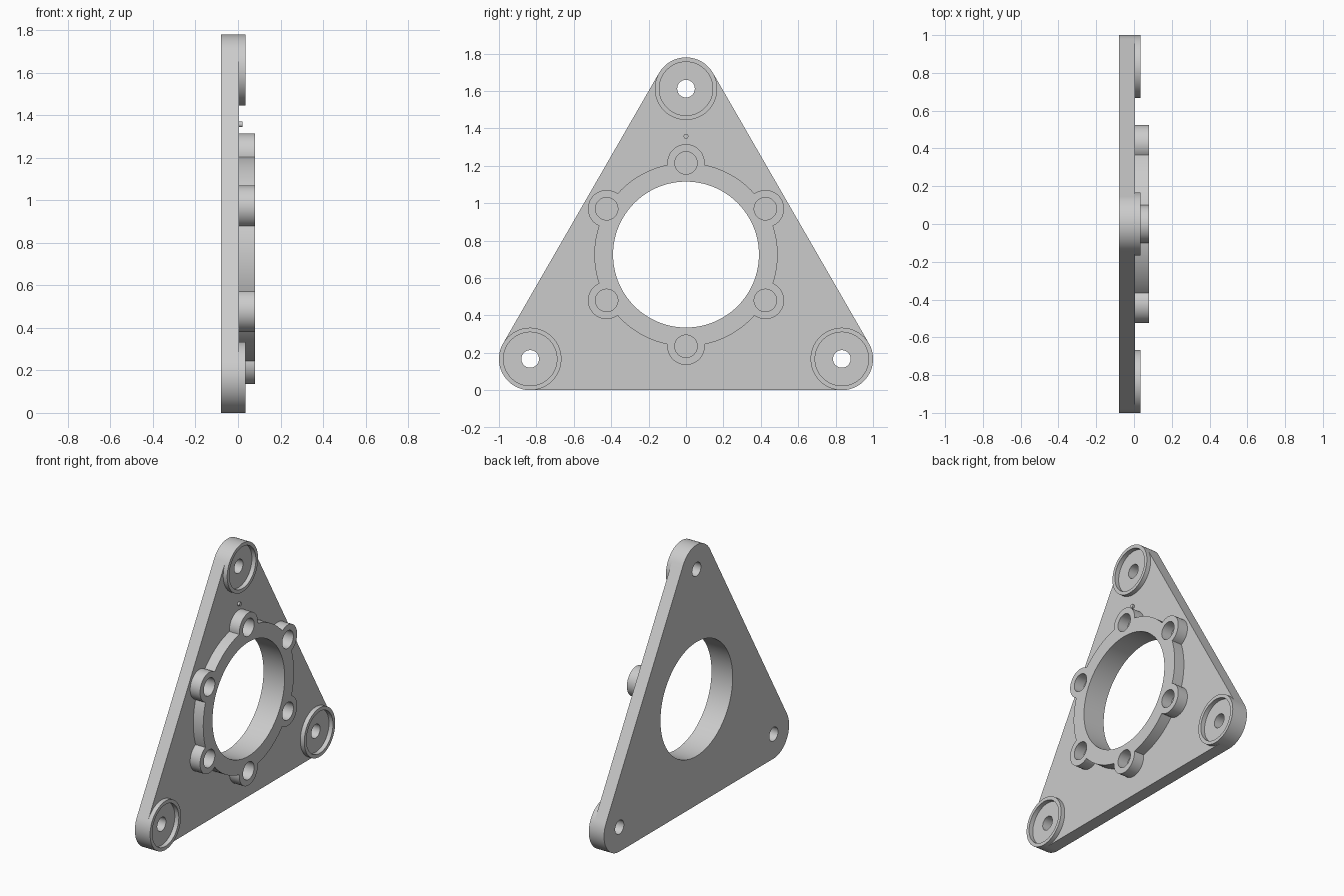
import bpy, bmesh
from math import sin, cos, pi, radians, asin
from mathutils import Matrix

if "Cube" in bpy.data.objects:
    bpy.data.objects.remove(bpy.data.objects["Cube"], do_unlink=True)

grey = bpy.data.materials.new("plain grey")
grey.use_nodes = True
COLOUR = (0.6, 0.6, 0.6, 1)
grey.diffuse_color = COLOUR
grey.node_tree.nodes["Principled BSDF"].inputs["Base Color"].default_value = COLOUR

# Profiles are drawn in the (y, z) plane and extruded along x
TO_WORLD = Matrix(((0, 0, 1, 0), (1, 0, 0, 0), (0, 1, 0, 0), (0, 0, 0, 1)))


def arc(centre, radius, start, end, steps):
    return [(centre[0] + radius * cos(start + (end - start) * i / steps),
             centre[1] + radius * sin(start + (end - start) * i / steps))
            for i in range(steps + 1)]


def circle(centre, radius, steps=64):
    return arc(centre, radius, 0, 2 * pi, steps)[:-1]


def extrude_profile(name, loops, x0, x1):
    """Fill the first loop, with the others as holes, from x0 to x1."""
    curve = bpy.data.curves.new(name, "CURVE")
    curve.dimensions = "2D"
    curve.fill_mode = "BOTH"
    curve.extrude = (x1 - x0) / 2
    for loop in loops:
        spline = curve.splines.new("POLY")
        spline.points.add(len(loop) - 1)
        for point, (y, z) in zip(spline.points, loop):
            point.co = (y, z, 0, 1)
        spline.use_cyclic_u = True
    temp = bpy.data.objects.new(name + " profile", curve)
    bpy.context.collection.objects.link(temp)
    bpy.context.view_layer.update()
    graph = bpy.context.evaluated_depsgraph_get()
    mesh = bpy.data.meshes.new_from_object(temp.evaluated_get(graph))
    bpy.data.objects.remove(temp, do_unlink=True)
    bpy.data.curves.remove(curve)

    bm = bmesh.new()
    bm.from_mesh(mesh)
    bm.transform(Matrix.Translation(((x0 + x1) / 2, 0, 0)) @ TO_WORLD)
    bmesh.ops.remove_doubles(bm, verts=bm.verts, dist=0.00005)
    bmesh.ops.recalc_face_normals(bm, faces=bm.faces)
    bm.to_mesh(mesh)
    bm.free()
    mesh.materials.clear()
    mesh.materials.append(grey)
    obj = bpy.data.objects.new(name, mesh)
    bpy.context.collection.objects.link(obj)
    bpy.ops.object.select_all(action="DESELECT")
    obj.select_set(True)
    bpy.context.view_layer.objects.active = obj
    bpy.ops.object.shade_smooth_by_angle(angle=radians(30))
    return obj


BACK, FACE, RIM_TOP, RING_TOP = -0.08, 0.005, 0.035, 0.08
CORNER_R = 0.167
corners = {"right": (0.833, CORNER_R), "top": (0, 1.612), "left": (-0.833, CORNER_R)}
middle = (0, 0.725)
BORE_R, RING_R, BOSS_R = 0.39, 0.49, 0.1

# Rounded triangular plate with the central bore and bolt holes
outline = []
for i, centre in enumerate(corners.values()):
    start = -pi / 2 + i * 2 * pi / 3
    outline += arc(centre, CORNER_R, start, start + 2 * pi / 3, 32)
bore = circle(middle, BORE_R, 128)
holes = [circle(c, 0.047, 48) for c in corners.values()]
extrude_profile("plate", [outline, bore] + holes, BACK, FACE)

# Raised rims around the bolt holes
for side, centre in corners.items():
    extrude_profile(side + "_corner_rim",
                    [circle(centre, CORNER_R, 96), circle(centre, 0.143, 96)], FACE, RIM_TOP)

# Raised ring whose outline swells around six socket bosses
half = 2 * asin(BOSS_R / (2 * RING_R))
swell = pi / 2 + half / 2
lobed, sockets = [], []
for i in range(6):
    angle = pi / 6 + i * pi / 3
    boss = (middle[0] + RING_R * cos(angle), middle[1] + RING_R * sin(angle))
    lobed += arc(boss, BOSS_R, angle - swell, angle + swell, 32)
    lobed += arc(middle, RING_R, angle + half, angle + pi / 3 - half, 16)[1:-1]
    sockets.append(circle(boss, 0.06, 48))
extrude_profile("bearing_ring", [lobed, bore] + sockets, FACE, RING_TOP)

# Small locating pin
extrude_profile("locating_pin", [circle((0, 1.357), 0.013, 24)], FACE, 0.02)
